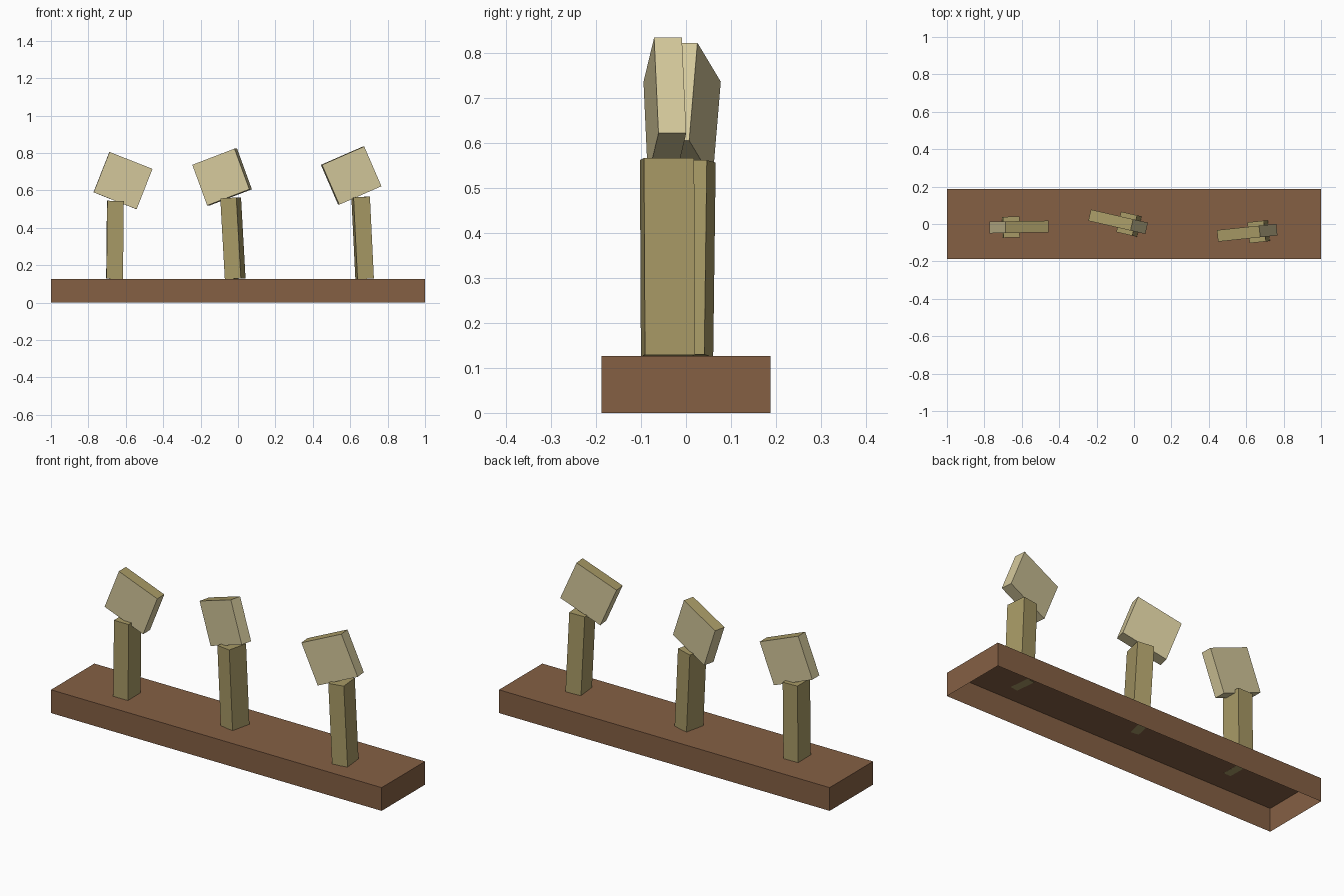
import bpy
import bmesh
from math import radians
from mathutils import Matrix, Vector

if "Cube" in bpy.data.objects:
    bpy.data.objects.remove(bpy.data.objects["Cube"], do_unlink=True)


def material(name, rgb):
    """Flat material from 0-255 display values, stored as linear."""
    linear = [((c / 255 + 0.055) / 1.055) ** 2.4 for c in rgb] + [1.0]
    mat = bpy.data.materials.new(name)
    mat.use_nodes = True
    mat.diffuse_color = linear
    mat.node_tree.nodes["Principled BSDF"].inputs["Base Color"].default_value = linear
    return mat


brown = material("brown_wood", (133, 96, 68))
olive = material("olive_wood", (168, 154, 102))
tan = material("pale_tan", (212, 200, 155))


def box(name, size, center, place, mats, open_bottom=False, top_index=0):
    """Box sized and offset in its own frame, then moved by a matrix."""
    bm = bmesh.new()
    bmesh.ops.create_cube(bm, size=1.0)
    bm.normal_update()
    for face in list(bm.faces):
        if face.normal.z > 0.9:
            face.material_index = top_index
        elif open_bottom and face.normal.z < -0.9:
            bm.faces.remove(face)
    shape = Matrix.Translation(center) @ Matrix.Diagonal((*size, 1.0))
    bmesh.ops.transform(bm, matrix=place @ shape, verts=bm.verts)
    mesh = bpy.data.meshes.new(name)
    bm.to_mesh(mesh)
    bm.free()
    for mat in mats:
        mesh.materials.append(mat)
    obj = bpy.data.objects.new(name, mesh)
    bpy.context.collection.objects.link(obj)
    return obj


def frame(origin, yaw, tilt):
    """Tilt in the front plane, then turn about the vertical."""
    return (Matrix.Translation(origin) @ Matrix.Rotation(radians(yaw), 4, "Z")
            @ Matrix.Rotation(radians(-tilt), 4, "Y"))


# Plank, hollow and open underneath
BASE_TOP = 0.127
box("base_plank", (2.0, 0.375, BASE_TOP), (0, 0, BASE_TOP / 2), Matrix(), [brown],
    open_bottom=True)

# Posts with a tilted square paddle: name, post foot, yaw, lean, height, paddle centre, tilt
signs = [
    ("right", (-0.66, -0.017), 1, -0.6, 0.417, (-0.615, -0.016, 0.652), -21.5),
    ("middle", (-0.015, -0.004), -13, 3.3, 0.433, (-0.085, 0.012, 0.671), 20.5),
    ("left", (0.677, -0.04), 6, 2.8, 0.438, (0.605, -0.047, 0.679), 23.5),
]
for side, foot, yaw, lean, height, paddle, tilt in signs:
    box(side + "_post", (0.088, 0.112, height), (0, 0, height / 2),
        frame(Vector((*foot, BASE_TOP)), yaw, lean), [olive])
    box(side + "_paddle", (0.247, 0.062, 0.232), (0, 0, 0),
        frame(Vector(paddle), yaw, tilt), [tan, olive], top_index=1)
